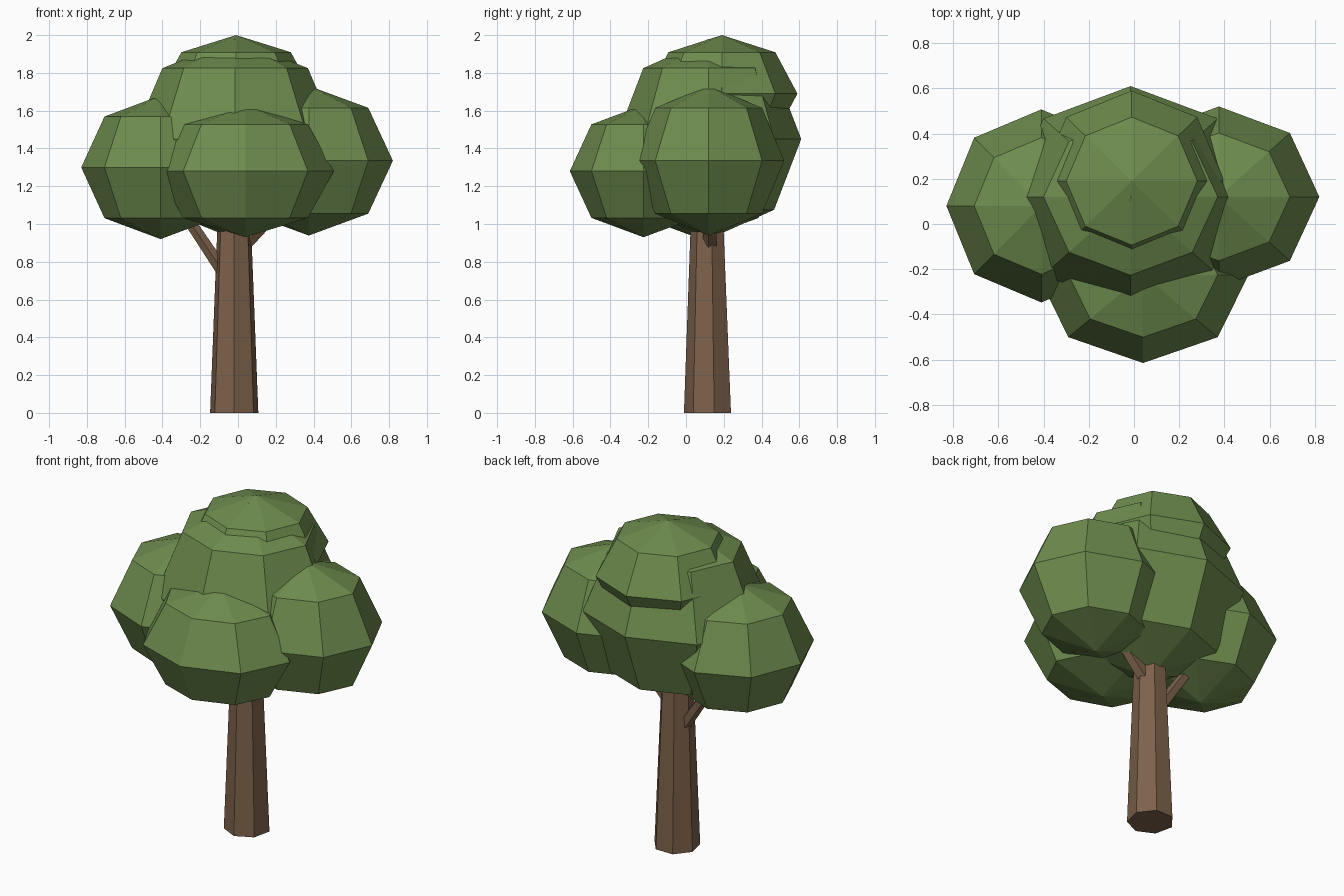
import bpy
import bmesh
import math
from mathutils import Vector, Matrix

cube = bpy.data.objects.get("Cube")
if cube:
    bpy.data.objects.remove(cube, do_unlink=True)


def make_material(name, color):
    mat = bpy.data.materials.new(name)
    mat.use_nodes = True
    mat.diffuse_color = color
    mat.node_tree.nodes["Principled BSDF"].inputs["Base Color"].default_value = color
    return mat


leaf_green = make_material("leaf green", (0.156, 0.262, 0.076, 1))
bark_brown = make_material("bark brown", (0.205, 0.122, 0.07, 1))


def finish(name, bm, mat):
    bmesh.ops.recalc_face_normals(bm, faces=bm.faces)
    mesh = bpy.data.meshes.new(name)
    bm.to_mesh(mesh)
    bm.free()
    mesh.materials.append(mat)
    obj = bpy.data.objects.new(name, mesh)
    bpy.context.collection.objects.link(obj)
    return obj


def leaf_clump(name, center, radii):
    """Faceted ellipsoid: eight sides, four bands."""
    bm = bmesh.new()
    bmesh.ops.create_uvsphere(bm, u_segments=8, v_segments=4, radius=1)
    bmesh.ops.transform(bm, verts=bm.verts,
                        matrix=Matrix.Translation(center) @ Matrix.Diagonal((*radii, 1)))
    return finish(name, bm, leaf_green)


def limb(name, start, end, r_start, r_end, sides):
    """Tapered prism between two points, with one edge facing the front."""
    start, end = Vector(start), Vector(end)
    axis = (end - start).normalized()
    front = Vector((0, -1, 0))
    front = (front - axis * front.dot(axis)).normalized()
    side = axis.cross(front)
    bm = bmesh.new()
    rings = []
    for point, radius in ((start, r_start), (end, r_end)):
        angles = [math.tau * i / sides for i in range(sides)]
        rings.append([bm.verts.new(point + radius * (front * math.cos(a) + side * math.sin(a)))
                      for a in angles])
    low, high = rings
    for i in range(sides):
        j = (i + 1) % sides
        bm.faces.new((low[i], low[j], high[j], high[i]))
    bm.faces.new(low[::-1])
    bm.faces.new(high)
    return finish(name, bm, bark_brown)


# Foliage
leaf_clump("center_foliage", (-0.015, 0.12, 1.45), (0.545, 0.49, 0.53))
leaf_clump("top_foliage", (-0.01, 0.19, 1.69), (0.41, 0.4, 0.31))
leaf_clump("front_foliage", (0.04, -0.225, 1.28), (0.467, 0.39, 0.35))
leaf_clump("right_foliage", (-0.41, 0.08, 1.3), (0.42, 0.427, 0.38))
leaf_clump("left_foliage", (0.375, 0.12, 1.335), (0.445, 0.4, 0.396))

# Trunk and branches
limb("trunk", (-0.02, 0.12, 0), (-0.02, 0.115, 1.2), 0.131, 0.083, 7)
limb("right_branch", (-0.08, 0.13, 0.75), (-0.3, 0.14, 1.08), 0.036, 0.03, 5)
limb("left_branch", (0.04, 0.13, 0.9), (0.3, 0.13, 1.17), 0.04, 0.032, 5)
